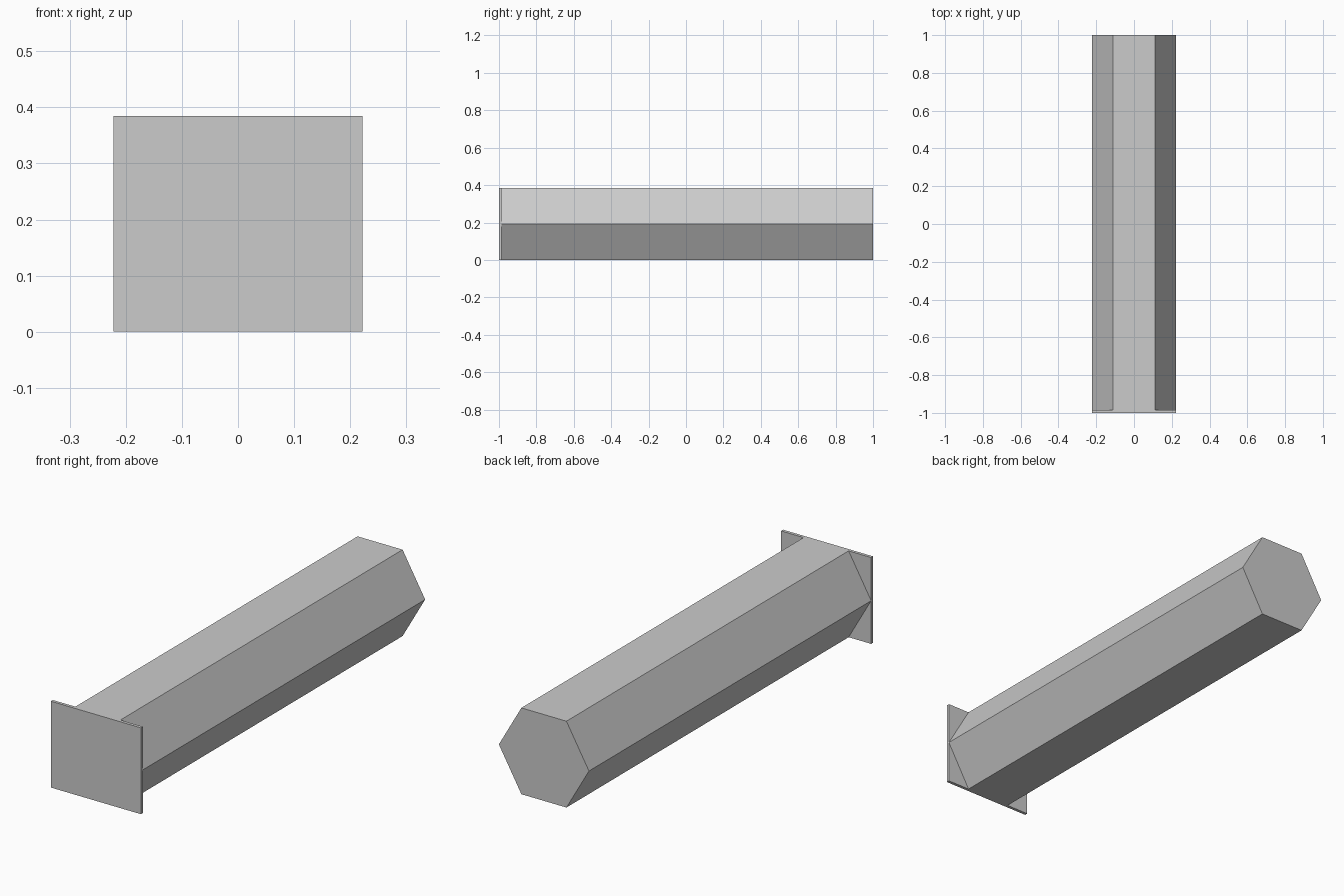
import bpy, bmesh
from math import radians, sqrt
from mathutils import Matrix

cube = bpy.data.objects.get("Cube")
if cube:
    bpy.data.objects.remove(cube, do_unlink=True)

RADIUS = 0.222
APOTHEM = RADIUS * sqrt(3) / 2
PLATE = 0.014

grey = bpy.data.materials.new("plain grey")
grey.use_nodes = True
colour = (0.6, 0.6, 0.6, 1)
grey.diffuse_color = colour
grey.node_tree.nodes["Principled BSDF"].inputs["Base Color"].default_value = colour


def add_part(name, bm):
    mesh = bpy.data.meshes.new(name)
    bmesh.ops.recalc_face_normals(bm, faces=bm.faces)
    bm.to_mesh(mesh)
    bm.free()
    mesh.materials.append(grey)
    obj = bpy.data.objects.new(name, mesh)
    bpy.context.collection.objects.link(obj)
    return obj


# Hexagonal bar lying along y, with flats at top and bottom
bar = bmesh.new()
bmesh.ops.create_cone(bar, cap_ends=True, segments=6, radius1=RADIUS,
                      radius2=RADIUS, depth=2 - PLATE)
corner_turn = Matrix.Rotation(radians(30), 4, 'Z')
lay_down = Matrix.Rotation(radians(90), 4, 'X')
bar.transform(lay_down @ corner_turn)
# Keep a pair of corners pointing sideways
if max(v.co.x for v in bar.verts) < RADIUS - 0.001:
    bar.transform(Matrix.Rotation(radians(30), 4, 'Y'))
bar.transform(Matrix.Translation((0, PLATE / 2, APOTHEM)))
add_part("hexagonal_bar", bar)

# Thin rectangular plate closing the front end
plate = bmesh.new()
bmesh.ops.create_cube(plate, size=1)
plate.transform(Matrix.Translation((0, -1 + PLATE / 2, APOTHEM))
                @ Matrix.Diagonal((2 * RADIUS, PLATE, 2 * APOTHEM, 1)))
add_part("end_plate", plate)
